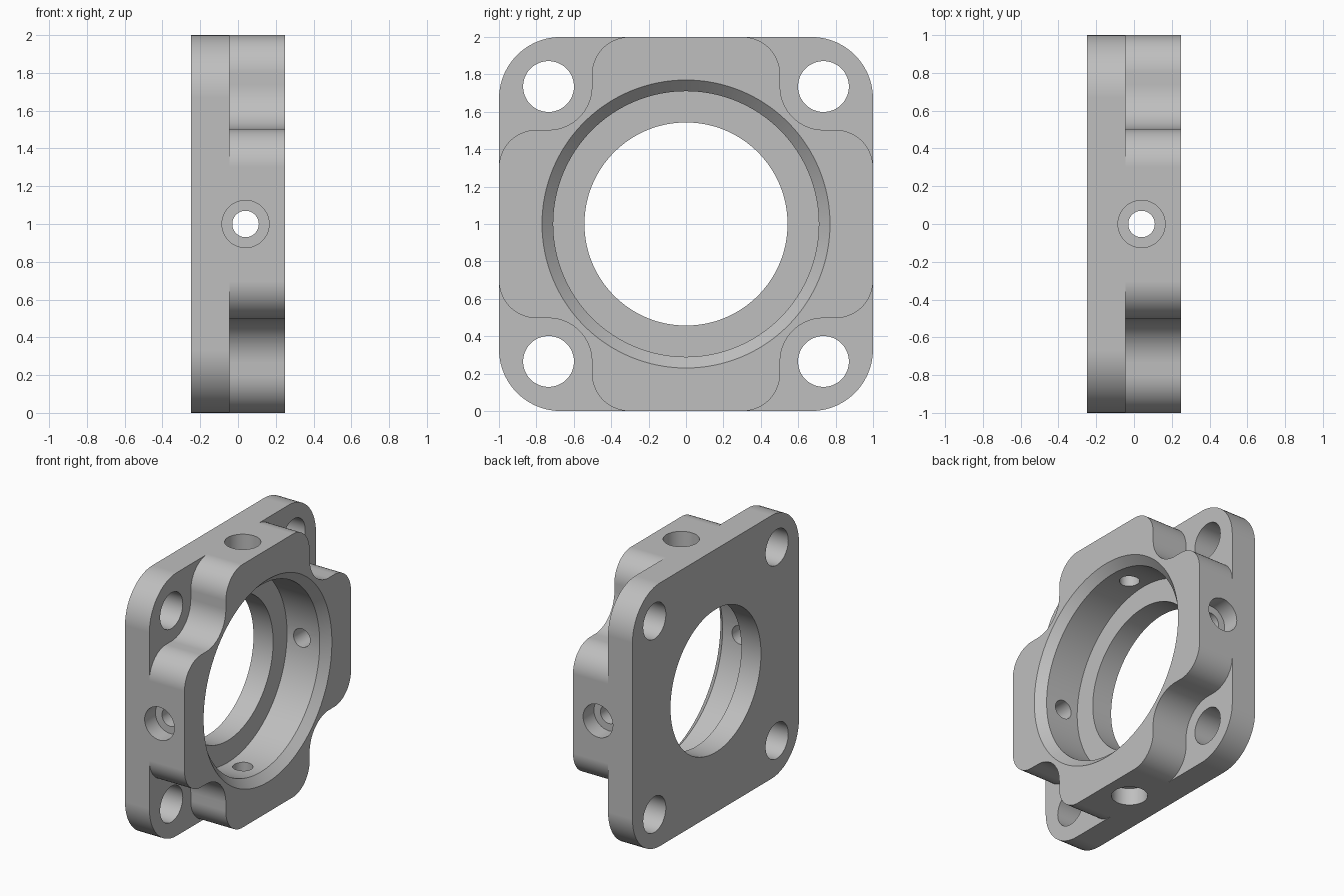
import bpy
import bmesh
import math
from mathutils import Matrix

if "Cube" in bpy.data.objects:
    bpy.data.objects.remove(bpy.data.objects["Cube"], do_unlink=True)

# One plain grey finish
grey = bpy.data.materials.new("machined grey")
grey.use_nodes = True
colour = (0.52, 0.52, 0.52, 1)
grey.diffuse_color = colour
grey.node_tree.nodes["Principled BSDF"].inputs["Base Color"].default_value = colour

UP = Matrix.Translation((0, 0, 1))      # centre of the flange
ALONG_X = Matrix.Rotation(math.radians(90), 4, 'Y')  # local z becomes x


def arc(cy, cz, r, start, end, steps=14):
    angles = [math.radians(start + (end - start) * i / steps) for i in range(steps + 1)]
    return [(cy + r * math.cos(a), cz + r * math.sin(a)) for a in angles]


def finish(name, bm):
    bmesh.ops.recalc_face_normals(bm, faces=bm.faces)
    mesh = bpy.data.meshes.new(name)
    bm.to_mesh(mesh)
    bm.free()
    mesh.materials.append(grey)
    obj = bpy.data.objects.new(name, mesh)
    bpy.context.collection.objects.link(obj)
    return obj


def prism(name, outline, x0, x1, turn=0):
    """Extrude a (y, z) outline along x, turned about the x axis."""
    bm = bmesh.new()
    a = [bm.verts.new((x0, y, z)) for y, z in outline]
    b = [bm.verts.new((x1, y, z)) for y, z in outline]
    n = len(outline)
    bm.faces.new(a)
    bm.faces.new(b[::-1])
    for i in range(n):
        bm.faces.new((a[i], b[i], b[(i + 1) % n], a[(i + 1) % n]))
    bm.transform(UP @ Matrix.Rotation(math.radians(turn), 4, 'X'))
    return finish(name, bm)


def lathe(name, profile, matrix, segments):
    """Spin (height, radius) points about local z, with capped ends."""
    bm = bmesh.new()
    rings = [[bm.verts.new((r * math.cos(2 * math.pi * i / segments),
                            r * math.sin(2 * math.pi * i / segments), h))
              for i in range(segments)] for h, r in profile]
    for lo, hi in zip(rings, rings[1:]):
        for i in range(segments):
            j = (i + 1) % segments
            bm.faces.new((lo[i], lo[j], hi[j], hi[i]))
    bm.faces.new(rings[0][::-1])
    bm.faces.new(rings[-1])
    bm.transform(UP @ matrix)
    return finish(name, bm)


# Rounded square block, full depth
R = 0.33
block = []
for k, (sy, sz) in enumerate([(1, 1), (-1, 1), (-1, -1), (1, -1)]):
    block += arc(sy * (1 - R), sz * (1 - R), R, 90 * k, 90 * k + 90)
flange = prism("bearing_flange", block, -0.25, 0.25)

# Corner reliefs that leave the thin mounting plate
relief = (arc(0.303, 0.8, 0.2, 90, 0)
          + arc(0.735, 0.735, 0.232, 180, 270)
          + arc(0.8, 0.303, 0.2, 90, 0)
          + [(1.1, 0.303), (1.1, 1.1), (0.303, 1.1)])
cutters = [prism("corner_relief_cutter", relief, -0.045, 0.35, 90 * k) for k in range(4)]

# Stepped central bore with a chamfered mouth
bore = [(-0.35, 0.543), (-0.085, 0.543), (-0.085, 0.71), (0.19, 0.71), (0.33, 0.85)]
cutters.append(lathe("bore_cutter", bore, ALONG_X, 128))

# Mounting holes and stepped radial side holes
bolt = [(-0.4, 0.136), (0.4, 0.136)]
port = [(0.6, 0.07), (0.87, 0.07), (0.87, 0.125), (1.1, 0.125)]
for k in range(4):
    turn = Matrix.Rotation(math.radians(90 * k), 4, 'X')
    cutters.append(lathe("mounting_hole_cutter", bolt,
                         turn @ Matrix.Translation((0, 0.735, 0.735)) @ ALONG_X, 48))
    cutters.append(lathe("side_hole_cutter", port,
                         turn @ Matrix.Translation((0.04, 0, 0)), 48))

# Cut everything out of the block, then drop the cutters
bpy.ops.object.select_all(action='DESELECT')
flange.select_set(True)
bpy.context.view_layer.objects.active = flange
for cutter in cutters:
    mod = flange.modifiers.new("cut", 'BOOLEAN')
    mod.operation = 'DIFFERENCE'
    mod.solver = 'EXACT'
    mod.object = cutter
    bpy.ops.object.modifier_apply(modifier=mod.name)
    bpy.data.objects.remove(cutter, do_unlink=True)

# Smooth curves, crisp edges, clean flats
bpy.ops.object.shade_smooth_by_angle(angle=math.radians(30))
weighted = flange.modifiers.new("clean_shading", 'WEIGHTED_NORMAL')
weighted.keep_sharp = True
